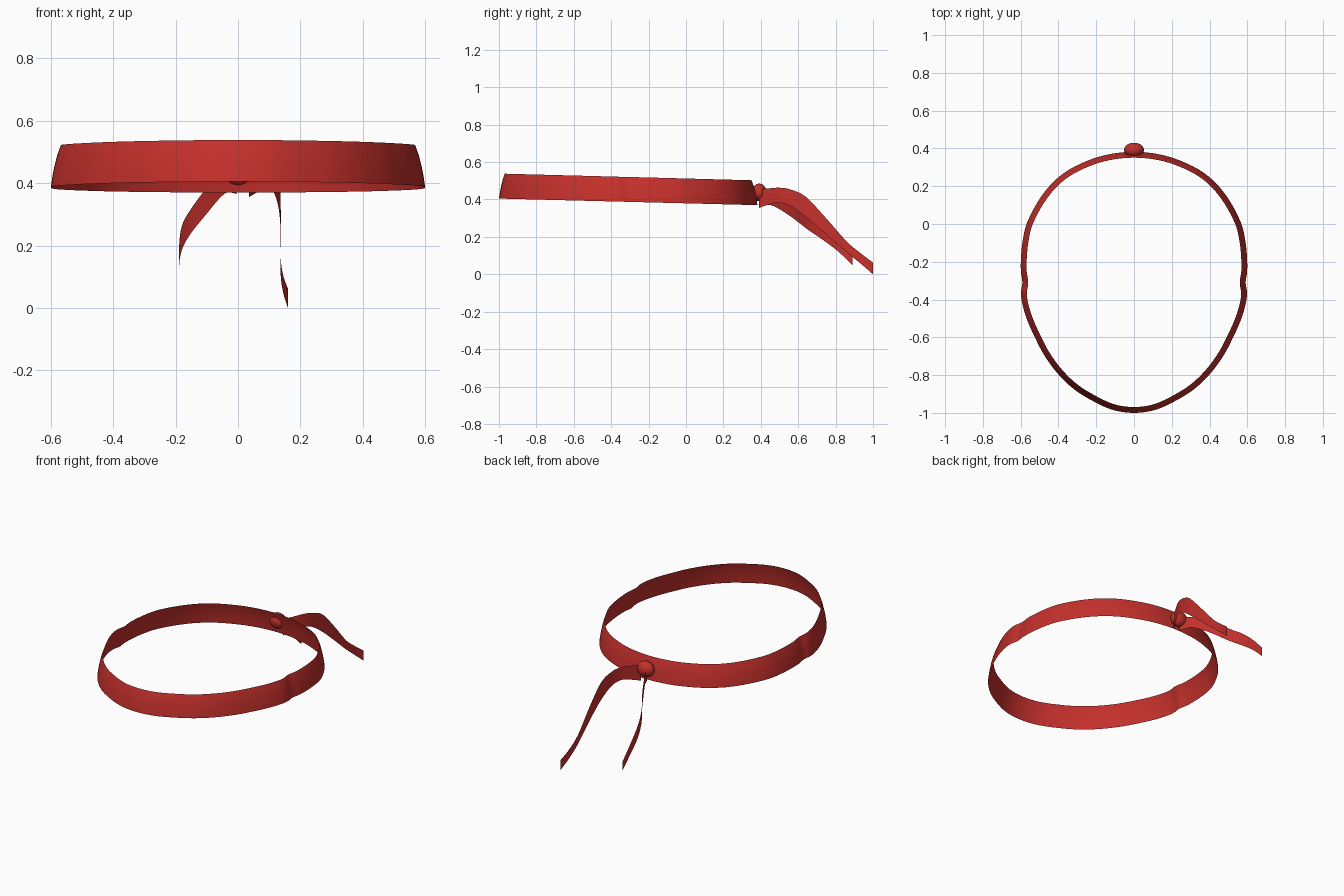
import bpy
from mathutils import Vector

if "Cube" in bpy.data.objects:
    bpy.data.objects.remove(bpy.data.objects["Cube"])

red = bpy.data.materials.new("red_cloth")
red.diffuse_color = (0.56, 0.03, 0.025, 1)
red.use_nodes = True
red.node_tree.nodes["Principled BSDF"].inputs["Base Color"].default_value = red.diffuse_color


def spline(pts, steps, closed=False):
    """Smooth path through the points (Catmull-Rom)."""
    pts = [Vector(p) for p in pts]
    n = len(pts)
    out = []
    for i in range(n if closed else n - 1):
        get = (lambda k: pts[k % n]) if closed else (lambda k: pts[min(max(k, 0), n - 1)])
        a, b, c, d = get(i - 1), get(i), get(i + 1), get(i + 2)
        for s in range(steps):
            t = s / steps
            out.append(0.5 * (2 * b + (c - a) * t + (2 * a - 5 * b + 4 * c - d) * t * t
                              + (3 * b - a - 3 * c + d) * t ** 3))
    return out if closed else out + [pts[-1]]


def sheet(name, rows, closed=False):
    """Skin a thin cloth sheet over rows of points."""
    n = len(rows[0])
    verts = [p for row in rows for p in row]
    faces = []
    for r in range(len(rows) - 1):
        for i in range(n if closed else n - 1):
            j = (i + 1) % n
            faces.append((r * n + i, r * n + j, (r + 1) * n + j, (r + 1) * n + i))
    mesh = bpy.data.meshes.new(name)
    mesh.from_pydata(verts, [], faces)
    mesh.materials.append(red)
    mesh.shade_smooth()
    ob = bpy.data.objects.new(name, mesh)
    bpy.context.collection.objects.link(ob)
    return ob


# Headband: mirrored outline with dents at the temples, leaning in toward the top
half = [(0, -1.0), (0.12, -0.982), (0.24, -0.925), (0.33, -0.865), (0.41, -0.785), (0.475, -0.695),
        (0.52, -0.61), (0.565, -0.51), (0.592, -0.42), (0.598, -0.36), (0.591, -0.31),
        (0.599, -0.25), (0.598, -0.17), (0.588, -0.08), (0.565, 0.01), (0.505, 0.125),
        (0.43, 0.22), (0.34, 0.29), (0.22, 0.345), (0.11, 0.373), (0, 0.382)]
outline = half + [(-x, y) for x, y in half[-2:0:-1]]
loop = spline(outline, 4, closed=True)
count = len(loop)
rows = []
for inset, height in ((0, 0), (0.005, 0.035), (0.012, 0.07), (0.02, 0.102), (0.031, 0.133)):
    row = []
    for i, p in enumerate(loop):
        t = (loop[(i + 2) % count] - loop[i - 2]).normalized()
        x, y = p.x - t.y * inset, p.y + t.x * inset
        row.append((x, y, 0.405 - 0.0255 * (p.y + 1) + height))
    rows.append(row)
sheet("headband", rows, closed=True)

# Knot at the back
bpy.ops.mesh.primitive_uv_sphere_add(segments=24, ring_count=14, radius=1, location=(0, 0.392, 0.438))
knot = bpy.context.object
knot.name = "knot"
knot.scale = (0.053, 0.038, 0.047)
knot.data.materials.append(red)
bpy.ops.object.shade_smooth()


# Loose tails: upright ribbons given as x, y, lower z, upper z
def tail(name, pts):
    path = spline([p[:3] for p in pts], 6)
    top = spline([(p[0], p[1], p[3]) for p in pts], 6)
    sheet(name, [path, top])


tail("long_tail", [(0.035, 0.39, 0.355, 0.455), (0.07, 0.45, 0.375, 0.46), (0.097, 0.5, 0.383, 0.463),
                   (0.117, 0.56, 0.365, 0.453), (0.132, 0.64, 0.307, 0.415), (0.137, 0.74, 0.222, 0.31),
                   (0.136, 0.86, 0.118, 0.175), (0.144, 0.94, 0.052, 0.108), (0.16, 1.0, 0.0, 0.062)])
tail("short_tail", [(-0.005, 0.39, 0.365, 0.45), (-0.034, 0.45, 0.37, 0.44), (-0.062, 0.5, 0.348, 0.425),
                    (-0.1, 0.57, 0.302, 0.385), (-0.15, 0.65, 0.24, 0.318), (-0.18, 0.73, 0.185, 0.262),
                    (-0.189, 0.81, 0.125, 0.19), (-0.189, 0.89, 0.05, 0.105)])
